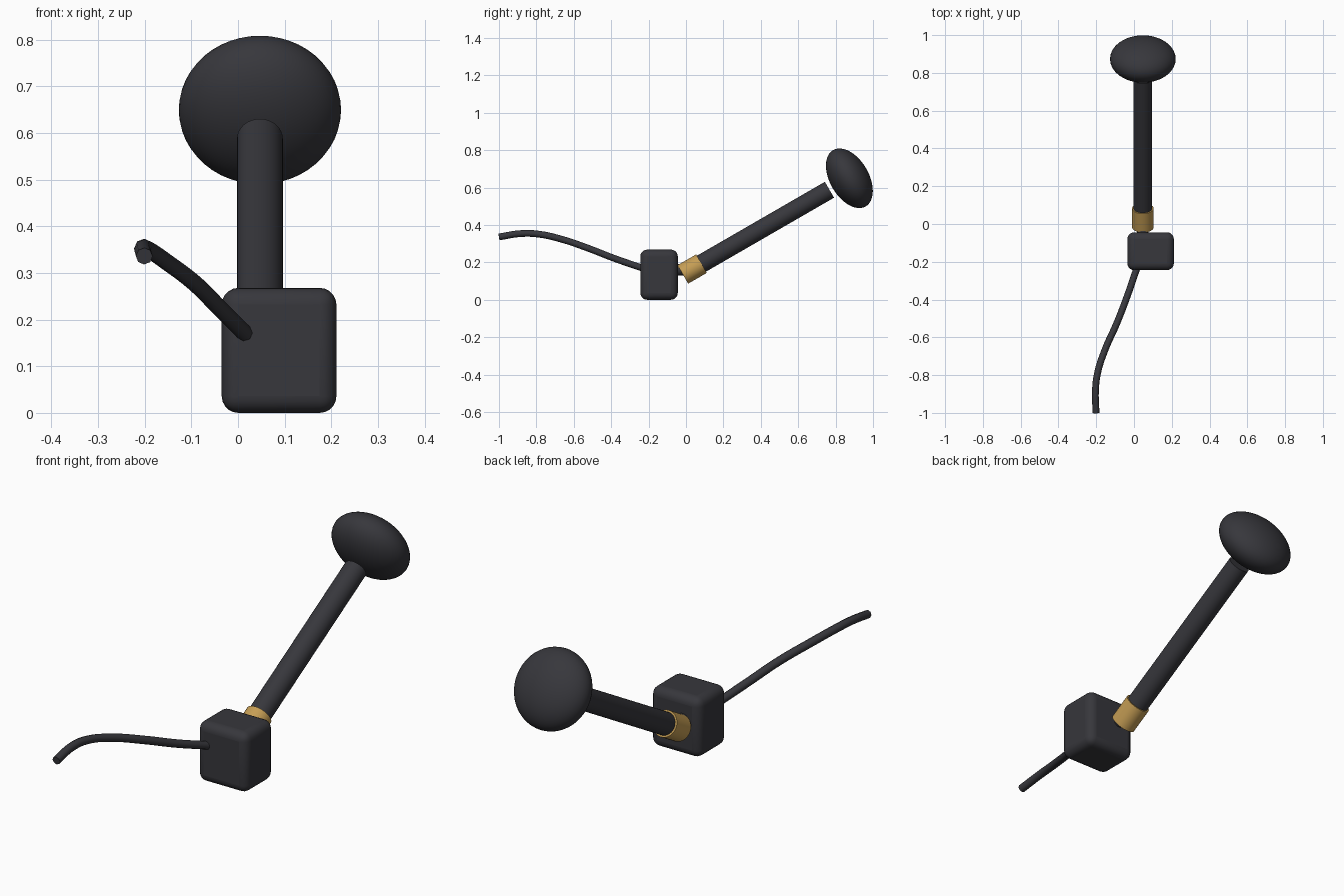
import bpy
from math import radians, cos, sin
from mathutils import Vector

cube = bpy.data.objects.get("Cube")
if cube:
    bpy.data.objects.remove(cube, do_unlink=True)


def material(name, colour):
    m = bpy.data.materials.new(name)
    m.use_nodes = True
    m.diffuse_color = (*colour, 1)
    m.node_tree.nodes["Principled BSDF"].inputs["Base Color"].default_value = (*colour, 1)
    return m


CHARCOAL = material("charcoal", (0.038, 0.038, 0.045))
BRASS = material("brass", (0.56, 0.34, 0.09))

# The stem rises towards the back at this angle
TILT = radians(30)
AXIS = Vector((0, cos(TILT), sin(TILT)))
STEM_END = Vector((0.047, 0.767, 0.588))
ROTATION = (TILT - radians(90), 0, 0)


def finish(name, mat, angle=35):
    ob = bpy.context.object
    ob.name = ob.data.name = name
    ob.data.materials.append(mat)
    bpy.ops.object.shade_smooth_by_angle(angle=radians(angle))
    return ob


def rod(name, mat, start, end, radius):
    """Cylinder between two points."""
    span = end - start
    bpy.ops.mesh.primitive_cylinder_add(
        vertices=32, radius=radius, depth=span.length, location=(start + end) / 2,
        rotation=span.to_track_quat('Z', 'Y').to_euler())
    return finish(name, mat)


# Rounded body
bpy.ops.mesh.primitive_cube_add(size=1, location=(0.088, -0.144, 0.134))
bpy.context.object.scale = (0.246, 0.2, 0.268)
bpy.ops.object.transform_apply(location=False, rotation=False, scale=True)
bevel = bpy.context.object.modifiers.new("rounded_edges", 'BEVEL')
bevel.width, bevel.segments = 0.036, 5
finish("body", CHARCOAL, 60)

# Stem, collar and the short pivot joining them to the body
along = lambda distance: STEM_END - AXIS * distance
rod("stem", CHARCOAL, along(0.85), STEM_END, 0.049)
rod("collar", BRASS, along(0.905), along(0.79), 0.057)
rod("pivot", CHARCOAL, Vector((0.047, -0.1, 0.16)), Vector((0.047, 0.0, 0.16)), 0.03)

# Flattened knob in line with the stem
bpy.ops.mesh.primitive_uv_sphere_add(
    segments=48, ring_count=24, radius=1, rotation=ROTATION,
    location=STEM_END + AXIS * 0.123)
bpy.context.object.scale = (0.174, 0.174, 0.104)
bpy.ops.object.transform_apply(location=False, rotation=False, scale=True)
finish("knob", CHARCOAL, 60)

# Bent cable leaving the front of the body
path = [(0.02, -0.22, 0.165), (-0.035, -0.38, 0.22), (-0.093, -0.53, 0.278),
        (-0.155, -0.67, 0.325), (-0.193, -0.79, 0.351), (-0.204, -0.88, 0.354),
        (-0.201, -1.0, 0.336)]
curve = bpy.data.curves.new("cable", 'CURVE')
curve.dimensions = '3D'
curve.bevel_depth, curve.bevel_resolution = 0.018, 2
curve.resolution_u = 8
curve.use_fill_caps = True
spline = curve.splines.new('BEZIER')
spline.bezier_points.add(len(path) - 1)
for point, co in zip(spline.bezier_points, path):
    point.co = co
    point.handle_left_type = point.handle_right_type = 'AUTO'
curve.materials.append(CHARCOAL)
cable = bpy.data.objects.new("cable", curve)
bpy.context.collection.objects.link(cable)
